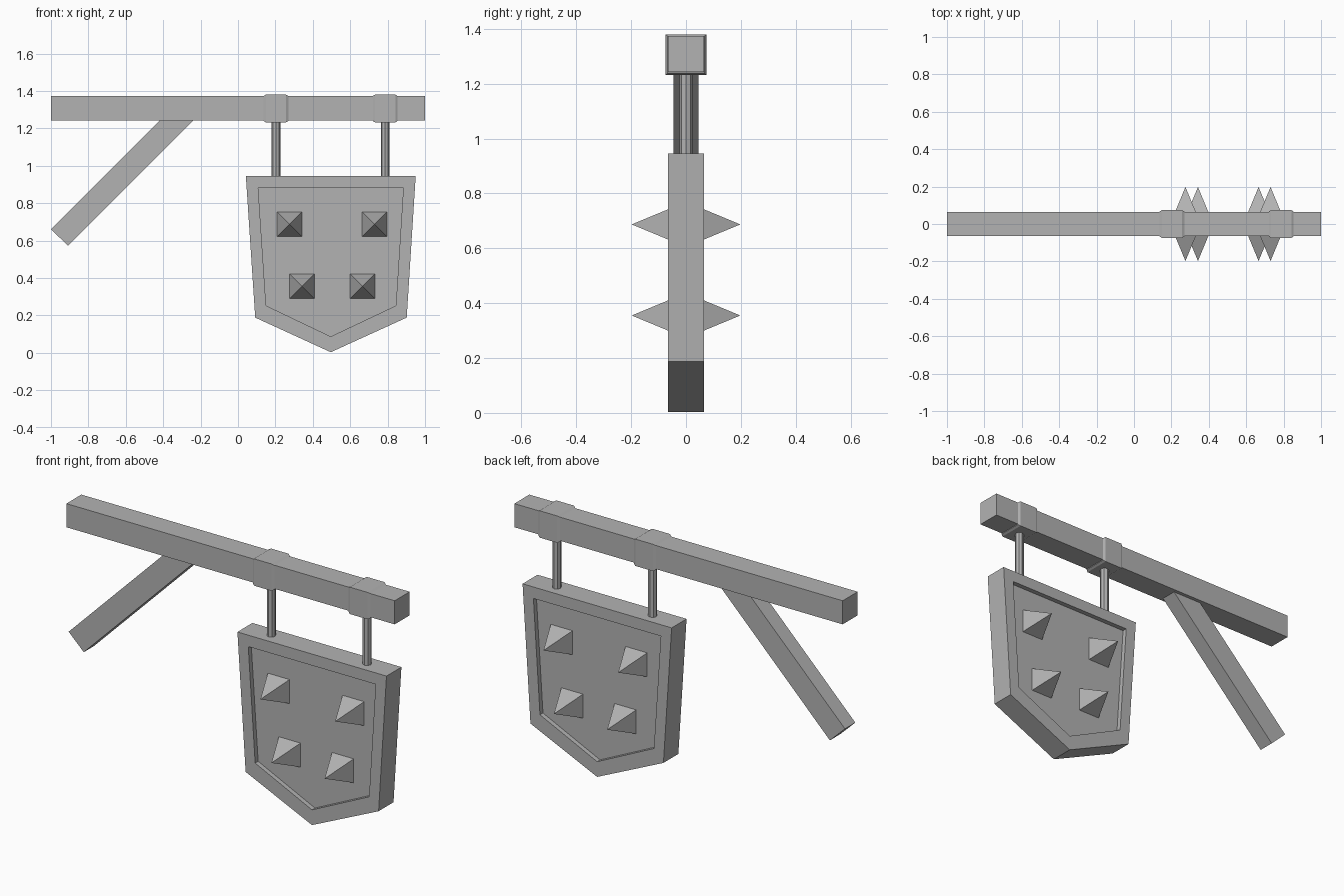
import bpy, bmesh

cube = bpy.data.objects.get("Cube")
if cube:
    bpy.data.objects.remove(cube)

# Single plain grey material
GREY = (0.45, 0.45, 0.45, 1)
grey = bpy.data.materials.new("plain grey")
grey.use_nodes = True
grey.diffuse_color = GREY
grey.node_tree.nodes["Principled BSDF"].inputs["Base Color"].default_value = GREY


def finish(name, bm):
    bmesh.ops.recalc_face_normals(bm, faces=bm.faces)
    mesh = bpy.data.meshes.new(name)
    bm.to_mesh(mesh)
    bm.free()
    mesh.materials.append(grey)
    obj = bpy.data.objects.new(name, mesh)
    bpy.context.collection.objects.link(obj)
    return obj


def loft(name, rings):
    """Join successive rings of points with quads and cap both ends."""
    bm = bmesh.new()
    loops = [[bm.verts.new(p) for p in ring] for ring in rings]
    n = len(loops[0])
    for a, b in zip(loops, loops[1:]):
        for i in range(n):
            j = (i + 1) % n
            bm.faces.new((a[i], a[j], b[j], b[i]))
    bm.faces.new(loops[0])
    bm.faces.new(loops[-1])
    return finish(name, bm)


def flat(profile, y):
    return [(x, y, z) for x, z in profile]


def square(x, half, z):
    return [(x, sy * half, z + sz * half)
            for sy, sz in ((-1, -1), (1, -1), (1, 1), (-1, 1))]


BEAM_Z = 1.308

# Horizontal beam and diagonal brace
loft("beam", [square(-1, 0.065, BEAM_Z), square(1, 0.065, BEAM_Z)])
brace = [(-1, 0.66), (-0.908, 0.572), (-0.2, 1.28), (-0.38, 1.28)]
loft("brace", [flat(brace, -0.045), flat(brace, 0.045)])

# Sign board with a recessed panel on both sides
outer = [(0.042, 0.945), (0.95, 0.945), (0.902, 0.188), (0.496, 0.003), (0.092, 0.188)]
inner = [(0.108, 0.882), (0.884, 0.882), (0.844, 0.252), (0.496, 0.087), (0.15, 0.252)]
FACE, FLOOR = 0.065, 0.039
loft("sign_board", [flat(inner, -FLOOR), flat(inner, -FACE), flat(outer, -FACE),
                    flat(outer, FACE), flat(inner, FACE), flat(inner, FLOOR)])

# Pyramid studs on both panels
for row, z, xs in (("upper", 0.687, (0.275, 0.73)), ("lower", 0.355, (0.342, 0.666))):
    for x in xs:
        for side in (-1, 1):
            bm = bmesh.new()
            h = 0.066
            base = [bm.verts.new((x + a * h, side * FLOOR, z + b * h))
                    for a, b in ((-1, -1), (1, -1), (1, 1), (-1, 1))]
            tip = bm.verts.new((x, side * 0.198, z))
            bm.faces.new(base)
            for i in range(4):
                bm.faces.new((base[i], base[(i + 1) % 4], tip))
            finish(row + "_stud_" + ("front" if side < 0 else "back"), bm)

# Hanging rods and chamfered collars around the beam
for x in (0.203, 0.787):
    bpy.ops.mesh.primitive_cylinder_add(vertices=8, radius=0.023, depth=0.34,
                                        location=(x, 0, 1.09))
    rod = bpy.context.object
    rod.name = "hanging_rod"
    rod.data.materials.append(grey)
    loft("collar", [square(x + dx, half, BEAM_Z - 0.002) for dx, half in
                    ((-0.066, 0.067), (-0.054, 0.074), (0.054, 0.074), (0.066, 0.067))])
